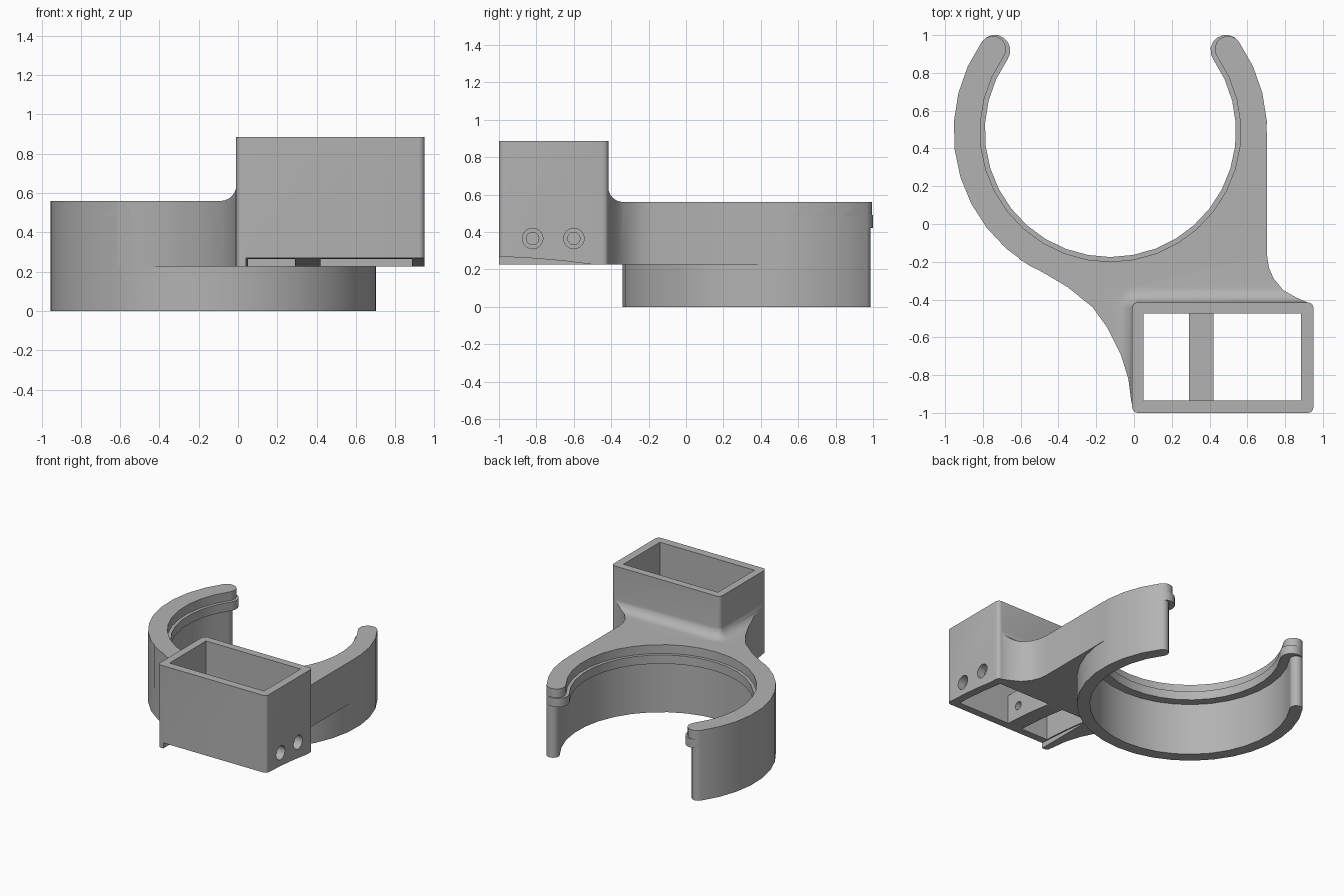
import bpy, bmesh
from math import sin, cos, pi, radians

if "Cube" in bpy.data.objects:
    bpy.data.objects.remove(bpy.data.objects["Cube"])

grey = bpy.data.materials.new("plain grey")
grey.use_nodes = True
COLOUR = (0.45, 0.45, 0.45, 1)
grey.diffuse_color = COLOUR
grey.node_tree.nodes["Principled BSDF"].inputs["Base Color"].default_value = COLOUR

CX, CY, R_OUT = -0.125, 0.49, 0.83      # clip ring centre and outer radius
PLATE_Z, TOP_Z, BOX_Z = 0.225, 0.56, 0.885
BOX = (-0.01, 0.95, -1.0, -0.415)       # x and y extents of the socket


def loft(name, loops):
    """Closed solid through equal-length loops of 3D points."""
    bm = bmesh.new()
    rings = [[bm.verts.new(p) for p in loop] for loop in loops]
    n = len(rings[0])
    for a, b in zip(rings, rings[1:]):
        for i in range(n):
            j = (i + 1) % n
            bm.faces.new((a[i], a[j], b[j], b[i]))
    bm.faces.new(rings[0][::-1])
    bm.faces.new(rings[-1])
    bmesh.ops.recalc_face_normals(bm, faces=bm.faces)
    mesh = bpy.data.meshes.new(name)
    bm.to_mesh(mesh)
    bm.free()
    ob = bpy.data.objects.new(name, mesh)
    bpy.context.collection.objects.link(ob)
    mesh.materials.append(grey)
    return ob


def prism_z(name, pts, lo, hi):
    return loft(name, [[(x, y, z) for x, y in pts] for z in (lo, hi)])


def prism_x(name, pts, lo, hi):
    return loft(name, [[(x, y, z) for y, z in pts] for x in (lo, hi)])


def arc(cx, cy, r, start, end, n):
    angles = [radians(start + (end - start) * i / n) for i in range(n + 1)]
    return [(cx + r * cos(a), cy + r * sin(a)) for a in angles]


def clip_outline(r_in):
    """C-shaped outline with rounded tips, open to the back."""
    e = 35
    mid, half = (r_in + R_OUT) / 2, (R_OUT - r_in) / 2
    tips = [(CX + mid * cos(radians(a)), CY + mid * sin(radians(a)))
            for a in (e, 180 - e)]
    return (arc(CX, CY, R_OUT, -180 - e, e, 24)
            + arc(*tips[0], half, e, e + 180, 8)[1:-1]
            + arc(CX, CY, r_in, e, -180 - e, 24)
            + arc(*tips[1], half, -e, 180 - e, 8)[1:-1])


def box_outline(grow, r):
    x0, x1, y0, y1 = BOX
    pts = []
    for i, (x, y) in enumerate([(x1 - r, y1 - r), (x0 + r, y1 - r),
                                (x0 + r, y0 + r), (x1 - r, y0 + r)]):
        pts += arc(x, y, r + grow, i * 90, i * 90 + 90, 4)
    return pts


def combine(target, tool, operation):
    mod = target.modifiers.new(operation.lower(), 'BOOLEAN')
    mod.operation, mod.solver, mod.object = operation, 'EXACT', tool
    bpy.context.view_layer.objects.active = target
    bpy.ops.object.modifier_apply(modifier=mod.name)
    bpy.data.objects.remove(tool)


# Clip ring: thin wall, retaining lip, thicker top band
body = prism_z("clip_bracket", clip_outline(0.735), 0, 0.43)
lip = prism_z("retaining_lip", clip_outline(0.665), 0.42, 0.49)
band = prism_z("top_band", clip_outline(0.69), 0.48, TOP_Z)

# Web joining ring and socket
web_outline = (arc(CX, CY, 0.79, 0, -128, 14)
               + [(-0.61, -0.185), (-0.45, -0.275), (-0.35, -0.335),
                  (-0.22, -0.44), (-0.14, -0.55), (-0.07, -0.69),
                  (-0.03, -0.82), (-0.013, -0.95), (0.03, -0.97),
                  (0.92, -0.97), (0.94, -0.425), (0.86, -0.39), (0.79, -0.35),
                  (0.74, -0.29), (0.714, -0.23), (0.705, -0.17), (0.705, CY)])
web = prism_z("web", web_outline, PLATE_Z, TOP_Z)

# Curved fillet around the socket, trimmed to the web
R = 0.08
flare_steps = [(R, TOP_Z - 0.03)]
flare_steps += [(R * (1 - sin(t)) - 0.001, TOP_Z + R * (1 - cos(t)))
                for t in [i * pi / 12 for i in range(7)]]
fillet = loft("fillet", [[(x, y, z) for x, y in box_outline(g, 0.03)]
                         for g, z in flare_steps])
combine(fillet, prism_z("trim", web_outline, 0.5, 0.7), 'INTERSECT')

# Socket shell
socket = prism_z("socket", box_outline(0, 0.03), PLATE_Z, BOX_Z)
for part in (lip, band, web, socket, fillet):
    combine(body, part, 'UNION')

# Two socket openings leave a bridge between them low down
x0, x1, y0, y1 = 0.05, 0.885, -0.935, -0.475


def pocket(a, b, lo):
    tool = prism_z("pocket", [(a, y0), (b, y0), (b, y1), (a, y1)], lo, 1)
    combine(body, tool, 'DIFFERENCE')


pocket(x0, x1, 0.5)
pocket(x0, 0.29, 0.1)
pocket(0.42, x1, 0.1)

# Screw holes: wide in the outer wall, narrow in the bridge
for y in (-0.82, -0.6):
    for r, a, b in ((0.055, 0.86, 1.0), (0.033, 0.25, 0.46)):
        hole = prism_x("screw_hole", arc(y, 0.365, r, 0, 345, 23), a, b)
        combine(body, hole, 'DIFFERENCE')

# Sloped relief under the front of the socket
relief = [(-0.49, 0.225), (-0.65, 0.245), (-0.8, 0.258), (-1.05, 0.272),
          (-1.05, 0.15), (-0.49, 0.15)]
combine(body, prism_x("relief", relief, 0.04, 1.0), 'DIFFERENCE')

bpy.ops.object.select_all(action='DESELECT')
body.select_set(True)
bpy.context.view_layer.objects.active = body
bpy.ops.object.shade_smooth_by_angle(angle=radians(30))
